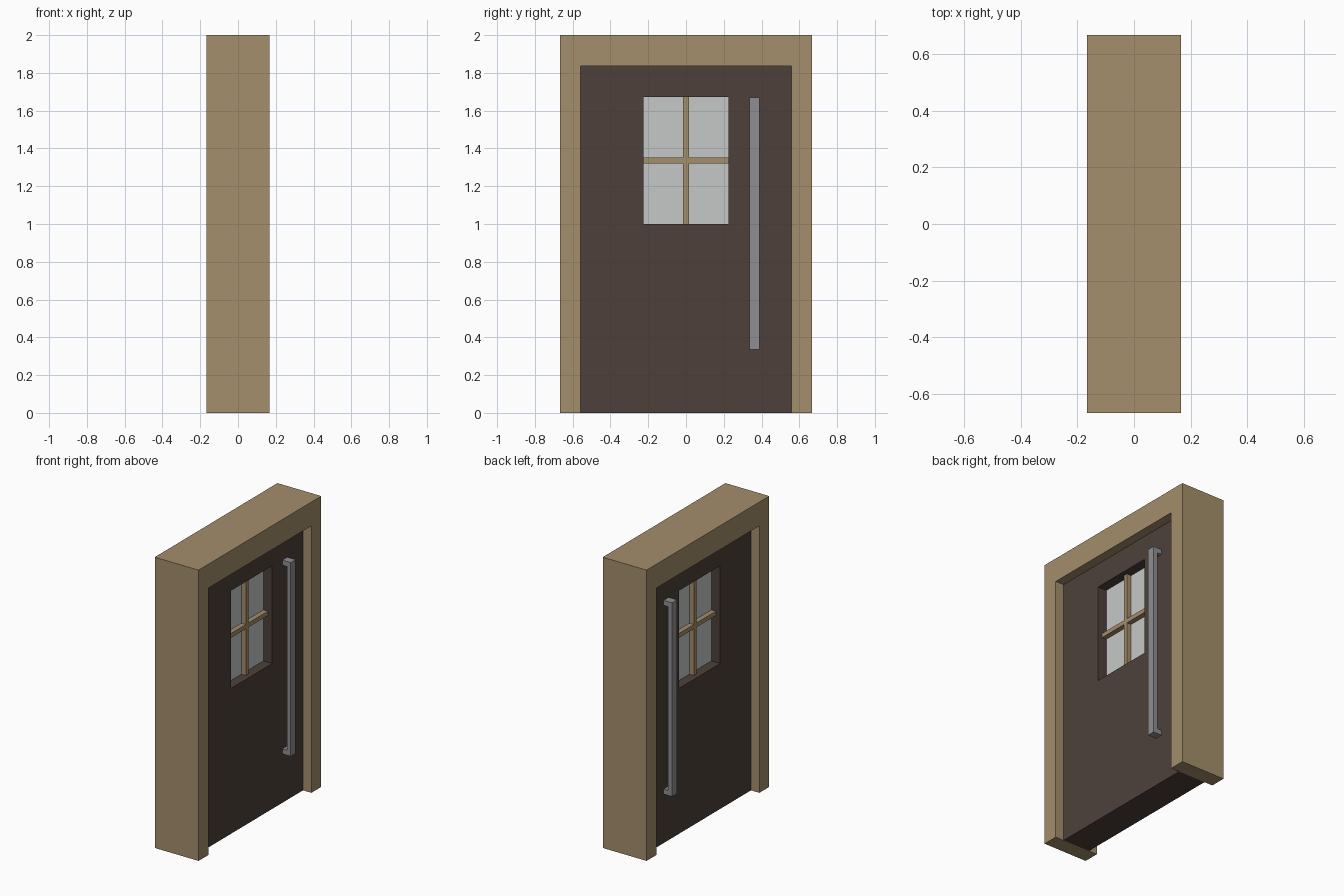
import bpy, bmesh

if "Cube" in bpy.data.objects:
    bpy.data.objects.remove(bpy.data.objects["Cube"])


def material(name, rgb):
    def lin(c):
        c /= 255
        return c / 12.92 if c <= 0.04045 else ((c + 0.055) / 1.055) ** 2.4
    m = bpy.data.materials.new(name)
    m.diffuse_color = (*[lin(c) for c in rgb], 1)
    m.use_nodes = True
    m.node_tree.nodes["Principled BSDF"].inputs["Base Color"].default_value = m.diffuse_color
    return m


WOOD = material("light wood", (164, 142, 107))
DOOR = material("dark brown wood", (77, 64, 59))
GLASS = material("pale glass", (198, 201, 200))
METAL = material("grey metal", (143, 143, 147))


def finish(name, bm, mat):
    bmesh.ops.recalc_face_normals(bm, faces=bm.faces)
    me = bpy.data.meshes.new(name)
    bm.to_mesh(me)
    bm.free()
    me.materials.append(mat)
    ob = bpy.data.objects.new(name, me)
    bpy.context.collection.objects.link(ob)
    return ob


def prism(name, pts, lo, hi, axis, mat):
    """Extrude a profile along x (points are y, z) or along y (points are x, z)."""
    bm = bmesh.new()

    def place(p, d):
        return (d, p[0], p[1]) if axis == 'x' else (p[0], d, p[1])
    a = [bm.verts.new(place(p, lo)) for p in pts]
    b = [bm.verts.new(place(p, hi)) for p in pts]
    bm.faces.new(a)
    bm.faces.new(b)
    for i in range(len(pts)):
        j = (i + 1) % len(pts)
        bm.faces.new((a[i], a[j], b[j], b[i]))
    return finish(name, bm, mat)


def rect(y, z0, z1):
    return [(-y, z0), (y, z0), (y, z1), (-y, z1)]


def ring(name, outer, inner, h, mat):
    """Panel with a through hole, half thickness h along x."""
    bm = bmesh.new()
    of, ob_, nf, nb = [[bm.verts.new((x, *p)) for p in loop]
                       for loop, x in ((outer, h), (outer, -h), (inner, h), (inner, -h))]
    for i in range(4):
        j = (i + 1) % 4
        for p, q in ((of, nf), (ob_, nb), (of, ob_), (nf, nb)):
            bm.faces.new((p[i], p[j], q[j], q[i]))
    return finish(name, bm, mat)


D = 1 / 6          # frame half depth
W, OY, OZ = 2 / 3, 0.559, 1.836   # frame half width, opening half width and top
WY, W0, W1 = 0.225, 1.0, 1.672    # window opening
T = 0.103          # door half thickness

# Door frame, open at the bottom
prism("door_frame", [(-W, 0), (-OY, 0), (-OY, OZ), (OY, OZ), (OY, 0), (W, 0), (W, 2), (-W, 2)],
      -D, D, 'x', WOOD)

# Door leaf with window hole, and the glass
ring("door_panel", rect(OY, 0, OZ), rect(WY, W0, W1), T, DOOR)
prism("window_glass", rect(WY, W0, W1), -0.036, 0.036, 'x', GLASS)

# Window cross bars
b, c = 0.015, (W0 + W1) / 2
prism("window_bars", [(-b, W0), (b, W0), (b, c - b), (WY, c - b), (WY, c + b), (b, c + b),
                      (b, W1), (-b, W1), (-b, c + b), (-WY, c + b), (-WY, c - b), (-b, c - b)],
      -0.07, 0.07, 'x', WOOD)

# Long pull handle on each side of the door
z0, z1, s, xi = 0.336, 1.669, 0.035, 0.137
for side, label in ((1, "right"), (-1, "left")):
    prof = [(T, z0), (D, z0), (D, z1), (T, z1), (T, z1 - s), (xi, z1 - s), (xi, z0 + s), (T, z0 + s)]
    prism("pull_handle_" + label, [(side * x, z) for x, z in prof], 0.335, 0.389, 'y', METAL)
